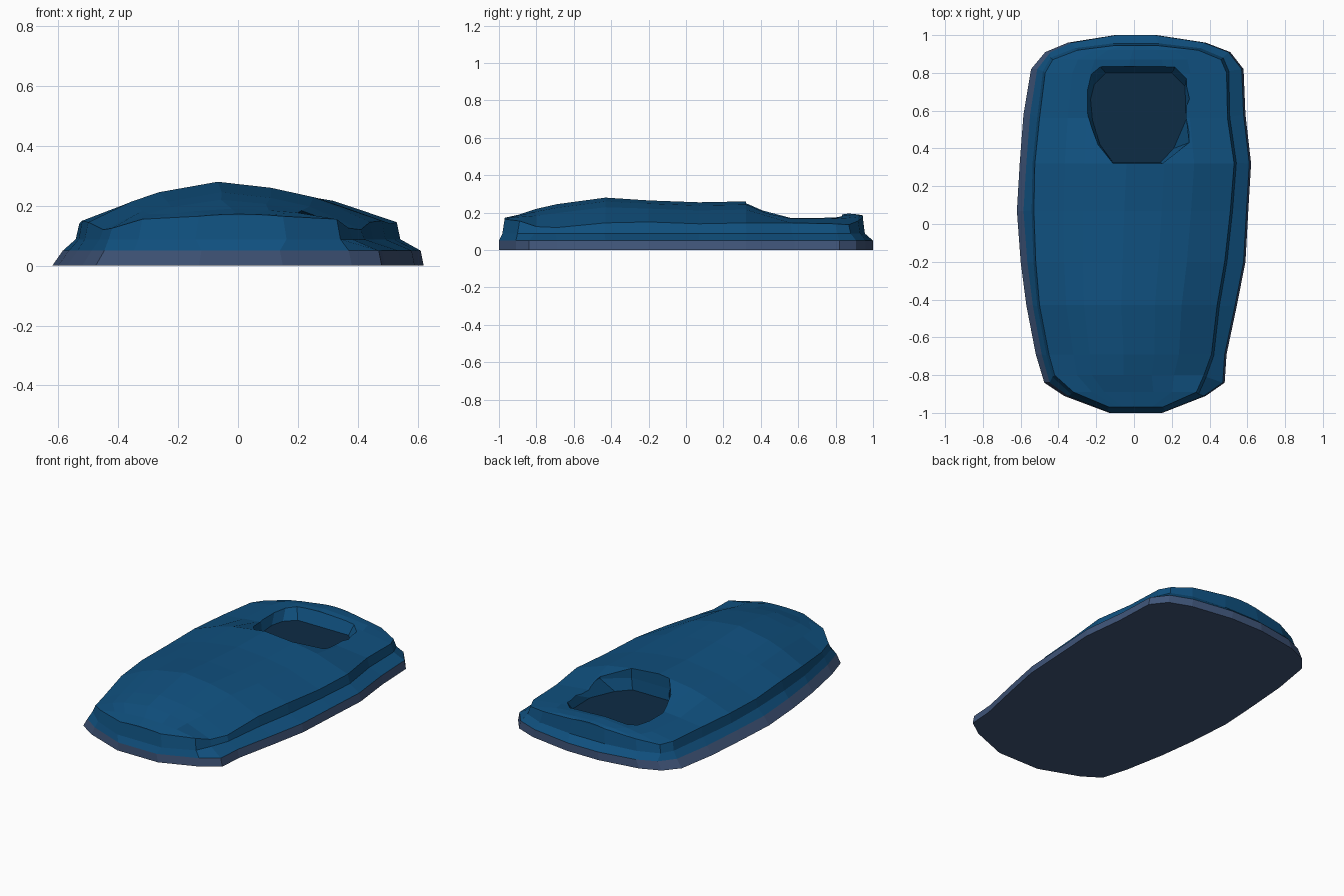
import bpy, bmesh

if "Cube" in bpy.data.objects:
    bpy.data.objects.remove(bpy.data.objects["Cube"])

def material(name, rgb):
    m = bpy.data.materials.new(name)
    m.diffuse_color = (*rgb, 1)
    m.use_nodes = True
    m.node_tree.nodes["Principled BSDF"].inputs["Base Color"].default_value = m.diffuse_color
    return m

MATS = [material("blue_shell", (0.005, 0.08, 0.21)),
        material("slate_base", (0.05, 0.09, 0.19)),
        material("dark_pocket", (0.004, 0.025, 0.06))]

def finish(bm, name):
    bmesh.ops.recalc_face_normals(bm, faces=bm.faces[:])
    me = bpy.data.meshes.new(name)
    bm.to_mesh(me)
    bm.free()
    for m in MATS:
        me.materials.append(m)
    ob = bpy.data.objects.new(name, me)
    bpy.context.collection.objects.link(ob)
    return ob

# Stations front to back: base y, left, right | top y, left, right, edge z, crest z
STATIONS = [
    (-1.00, -.13, .15, -.97, -.13, .15, .165, .172),
    (-.91, -.37, .38, -.89, -.32, .33, .155, .19),
    (-.84, -.475, .48, -.80, -.42, .37, .125, .22),
    (-.69, -.52, .49, -.69, -.45, .41, .12, .245),
    (-.43, -.57, .545, -.43, -.50, .44, .145, .28),
    (-.20, -.60, .59, -.20, -.52, .48, .15, .265),
    (.07, -.62, .605, .07, -.53, .51, .14, .255),
    (.32, -.605, .62, .32, -.525, .53, .145, .26),
    (.58, -.585, .59, .56, -.50, .495, .145, .18),
    (.82, -.545, .58, .80, -.47, .49, .14, .185),
    (.91, -.47, .51, .87, -.43, .46, .135, .195),
    (.96, -.35, .38, .92, -.30, .34, .155, .19),
    (1.00, -.10, .12, .945, -.10, .12, .175, .185)]
# Domed cross-section: position across, fraction of crest height
DOME = [(-.7, .5), (-.5, .74), (-.08, 1), (.3, .85), (.6, .62)]

def section(bm, s):
    y, l, r, ty, tl, tr, ez, cz = s
    ly = ty * 1.012
    band_l = l + min(.035, abs(l) * .06)
    left = [(l, y, 0), (band_l, y, .05), (tl - .012, ly, .088), (tl, ty, ez)]
    right = [(tr, ty, ez), (tr + .012, ly, .088), (r - .01, y, .05), (r, y, 0)]
    mid, half = (tl + tr) / 2, (tr - tl) / 2
    top = [(mid + t * half, ty, ez + h * (cz - ez)) for t, h in DOME]
    return [bm.verts.new(p) for p in left + top + right]

# Main body: base band, ledge, wall and dome lofted together
bm = bmesh.new()
rows = [section(bm, s) for s in STATIONS]
n = len(rows[0])
for a, b in zip(rows, rows[1:]):
    for i in range(n):
        j = (i + 1) % n
        f = bm.faces.new((a[i], a[j], b[j], b[i]))
        f.material_index = 1 if i in (0, n - 2, n - 1) else 0
for row in (rows[0], rows[-1]):
    for i in range(3):
        f = bm.faces.new((row[i], row[i + 1], row[n - 2 - i], row[n - 1 - i]))
        f.material_index = 1 if i == 0 else 0
    bm.faces.new(row[3:n - 3])
body = finish(bm, "shell_body")

# Tapered pocket cut into the rear of the dome
RIM = [(-.11, .32), (.15, .32), (.29, .43), (.30, .70), (.28, .78), (.22, .835),
       (-.18, .835), (-.23, .80), (-.25, .72), (-.25, .58), (-.19, .42)]
FLOOR = [(-.11, .325), (.14, .325), (.21, .40), (.275, .55), (.27, .73), (.20, .80),
         (-.15, .80), (-.21, .74), (-.23, .66), (-.22, .55), (-.18, .42)]
bm = bmesh.new()
rings = [[bm.verts.new((x, y, z)) for x, y in pts]
         for pts, z in ((FLOOR, .115), (RIM, .185), (RIM, .35))]
for a, b in zip(rings, rings[1:]):
    for i in range(len(a)):
        j = (i + 1) % len(a)
        bm.faces.new((a[i], a[j], b[j], b[i]))
bm.faces.new(rings[0]).material_index = 2
bm.faces.new(rings[-1])
cutter = finish(bm, "pocket_cutter")
cutter.hide_render = True

mod = body.modifiers.new("pocket", 'BOOLEAN')
mod.operation = 'DIFFERENCE'
mod.solver = 'EXACT'
mod.object = cutter
bpy.context.view_layer.objects.active = body
body.select_set(True)
bpy.ops.object.modifier_apply(modifier=mod.name)
bpy.data.objects.remove(cutter)
